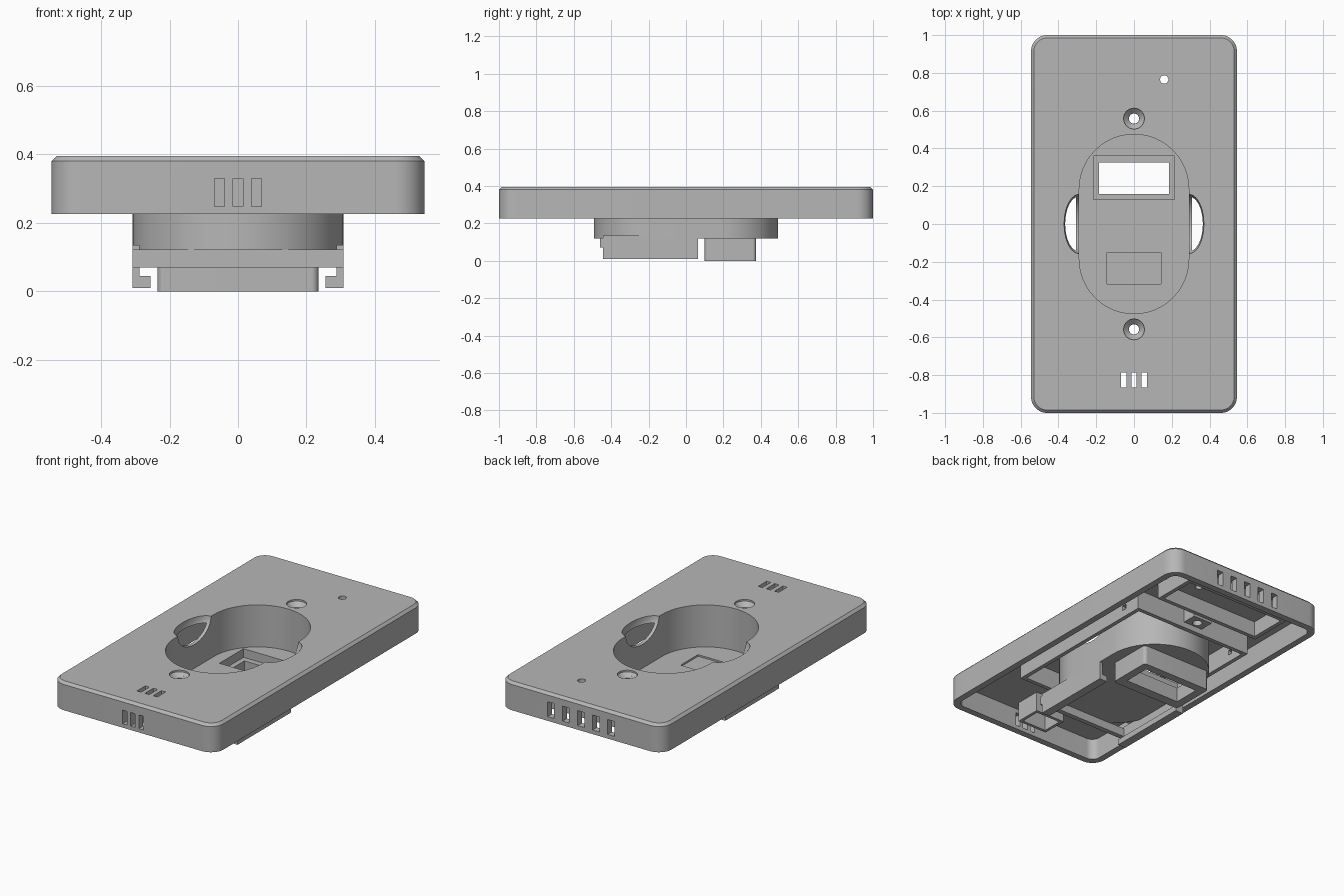
import bpy, bmesh, math

cube = bpy.data.objects.get("Cube")
if cube:
    bpy.data.objects.remove(cube, do_unlink=True)

grey = bpy.data.materials.new("light_grey_plastic")
grey.use_nodes = True
colour = (0.47, 0.47, 0.47, 1)
grey.diffuse_color = colour
grey.node_tree.nodes["Principled BSDF"].inputs["Base Color"].default_value = colour


def outline(cx, cy, hx, hy, r, seg=12):
    """Rounded rectangle; r equal to the half width gives a circle or stadium."""
    if r < 0.001:
        return [(cx + hx, cy + hy), (cx - hx, cy + hy), (cx - hx, cy - hy), (cx + hx, cy - hy)]
    pts = []
    for q, (sx, sy) in enumerate([(1, 1), (-1, 1), (-1, -1), (1, -1)]):
        for i in range(seg + 1):
            a = math.pi / 2 * (q + i / seg)
            p = (cx + sx * (hx - r) + r * math.cos(a), cy + sy * (hy - r) + r * math.sin(a))
            if not pts or math.dist(p, pts[-1]) > 1e-5:
                pts.append(p)
    if math.dist(pts[0], pts[-1]) < 1e-5:
        pts.pop()
    return pts


def make(name, bm):
    bmesh.ops.recalc_face_normals(bm, faces=bm.faces)
    mesh = bpy.data.meshes.new(name)
    bm.to_mesh(mesh)
    bm.free()
    mesh.materials.append(grey)
    ob = bpy.data.objects.new(name, mesh)
    bpy.context.collection.objects.link(ob)
    return ob


def loft(name, cx, cy, hx, hy, r, levels):
    """Solid through rounded rectangles; levels are (height, inset)."""
    bm = bmesh.new()
    rings = []
    for z, inset in levels:
        pts = outline(cx, cy, hx - inset, hy - inset, max(r - inset, 0))
        rings.append([bm.verts.new((x, y, z)) for x, y in pts])
    for lo, hi in zip(rings, rings[1:]):
        n = len(lo)
        for i in range(n):
            bm.faces.new((lo[i], lo[(i + 1) % n], hi[(i + 1) % n], hi[i]))
    bm.faces.new(rings[0])
    bm.faces.new(rings[-1])
    return make(name, bm)


def box(name, x0, x1, y0, y1, z0, z1, r=0):
    return loft(name, (x0 + x1) / 2, (y0 + y1) / 2, (x1 - x0) / 2, (y1 - y0) / 2, r,
                [(z0, 0), (z1, 0)])


def ellipsoid(cx, cz, radii):
    bm = bmesh.new()
    bmesh.ops.create_uvsphere(bm, u_segments=40, v_segments=24, radius=1)
    for v in bm.verts:
        v.co = (cx + v.co.x * radii[0], v.co.y * radii[1], cz + v.co.z * radii[2])
    return make("scoop_cutter", bm)


def cut(ob, *cutters):
    for c in cutters:
        mod = ob.modifiers.new("cut", "BOOLEAN")
        mod.operation = "DIFFERENCE"
        mod.solver = "EXACT"
        mod.object = c
    deps = bpy.context.evaluated_depsgraph_get()
    mesh = bpy.data.meshes.new_from_object(ob.evaluated_get(deps))
    ob.modifiers.clear()
    ob.data = mesh
    for c in cutters:
        bpy.data.objects.remove(c, do_unlink=True)
    return ob


def ring(name, x0, x1, y0, y1, z0, z1, wall, r=0):
    return cut(box(name, x0, x1, y0, y1, z0, z1, r),
               box("cutter", x0 + wall, x1 - wall, y0 + wall, y1 - wall, z0 - 0.1, z1 + 0.1,
                   max(r - wall, 0)))


TOP, RIM, UNDER = 0.395, 0.225, 0.355
SCOOP = (0.08, 0.157, 0.11)

# Face plate: open-bottomed shell with a chamfered top edge
plate = loft("face_plate", 0, 0, 0.545, 1, 0.085, [(RIM, 0), (TOP - 0.015, 0), (TOP, 0.015)])
cut(plate, box("cutter", -0.505, 0.505, -0.96, 0.96, 0.1, UNDER, 0.05))

# Recess, finger scoops, indicator hole and screw holes
cutters = [box("cutter", -0.29, 0.29, -0.475, 0.475, 0.1, 0.5, 0.29),
           box("cutter", 0.138, 0.182, 0.743, 0.787, 0.2, 0.5, 0.022)]
cutters += [ellipsoid(s * 0.29, TOP, SCOOP) for s in (-1, 1)]
for s in (-1, 1):
    cutters.append(loft("cutter", 0, s * 0.558, 0.055, 0.055, 0.055,
                        [(0.2, 0.027), (0.36, 0.027), (TOP - 0.01, 0), (0.45, 0)]))
# Vent slots on the top, front and back
for i in (-1, 0, 1):
    x = i * 0.054
    cutters.append(box("cutter", x - 0.014, x + 0.014, -0.865, -0.785, 0.3, 0.5))
    cutters.append(box("cutter", x - 0.015, x + 0.015, -1.1, -0.9, 0.248, 0.33))
for i in range(-2, 3):
    cutters.append(box("cutter", i * 0.1 - 0.022, i * 0.1 + 0.022, 0.9, 1.1, 0.25, 0.34))
cut(plate, *cutters)

# Recessed cup with floor, sensor window and shallow pocket
cup = box("recess_cup", -0.308, 0.308, -0.493, 0.493, 0.12, 0.37, 0.308)
cut(cup, box("cutter", -0.29, 0.29, -0.475, 0.475, 0.142, 0.5, 0.29),
    box("cutter", -0.215, 0.215, 0.13, 0.36, 0, 0.3),
    box("cutter", -0.142, 0.142, -0.318, -0.152, 0.132, 0.3),
    *[ellipsoid(s * 0.29, TOP, SCOOP) for s in (-1, 1)])

# Window sleeve under the cup, with an inner ledge
sleeve = box("window_sleeve", -0.235, 0.235, 0.1, 0.375, 0, 0.125, 0.02)
cut(sleeve, box("cutter", -0.185, 0.185, 0.16, 0.325, -0.1, 0.3),
    box("cutter", -0.215, 0.215, 0.13, 0.36, 0.09, 0.3))

# Cover rails with inward feet, joined by a front bar
box("rail_bar", -0.308, 0.308, -0.46, -0.43, 0.07, 0.122)
for s, side in ((-1, "right"), (1, "left")):
    def span(a, b):
        return min(s * a, s * b), max(s * a, s * b)
    box(side + "_rail_wall", *span(0.288, 0.308), -0.445, 0.065, 0.01, 0.135)
    box(side + "_rail_foot", *span(0.255, 0.306), -0.445, 0.065, 0.01, 0.045)

# Skirt that locates the plate on its mounting box
skirt = ring("mounting_skirt", -0.405, 0.405, -0.52, 0.52, RIM + 0.01, 0.37, 0.025)
cut(skirt, box("cutter", -0.6, 0.6, 0.38, 0.41, 0.28, 0.31, 0.015))

# Screw bosses
for s, end in ((-1, "front"), (1, "back")):
    boss = box(end + "_screw_boss", -0.065, 0.065, s * 0.558 - 0.05, s * 0.558 + 0.05, 0.27, 0.36)
    cut(boss, loft("cutter", 0, s * 0.558, 0.027, 0.027, 0.027, [(0.1, 0), (0.5, 0)]))

# Chambers behind the vents and the indicator
ring("vent_chamber", -0.1, 0.1, -0.9, -0.74, RIM + 0.01, 0.37, 0.018)
ring("sensor_chamber", -0.36, 0.36, 0.64, 0.92, 0.26, 0.37, 0.025)

# Smooth the curved walls, keep the edges crisp
bpy.ops.object.select_all(action="DESELECT")
for ob in bpy.context.collection.objects:
    if ob.type == "MESH" and grey.name in ob.data.materials:
        ob.select_set(True)
        bpy.context.view_layer.objects.active = ob
bpy.ops.object.shade_smooth_by_angle(angle=math.radians(30))
